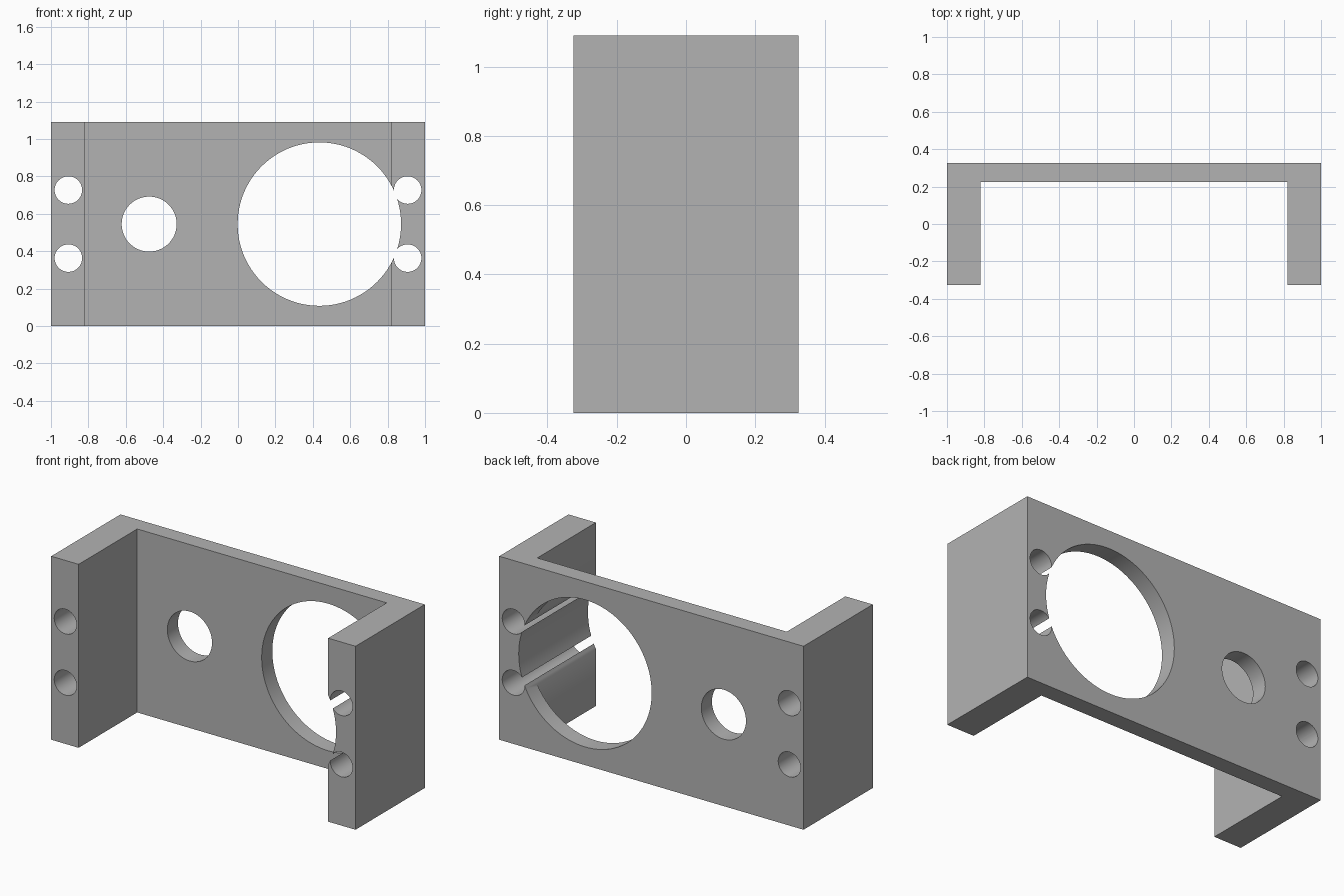
import bpy, bmesh, math
from mathutils import Matrix

cube = bpy.data.objects.get("Cube")
if cube:
    bpy.data.objects.remove(cube, do_unlink=True)

HEIGHT = 1.09
MID = HEIGHT / 2
DEPTH = 0.325     # half depth of the bracket
INNER_Y = 0.225   # front face of the back plate
INNER_X = 0.82    # inner face of the legs

grey = bpy.data.materials.new("plain grey")
colour = (0.45, 0.45, 0.45, 1)
grey.diffuse_color = colour
grey.use_nodes = True
grey.node_tree.nodes["Principled BSDF"].inputs["Base Color"].default_value = colour


def make_object(name, bm):
    bmesh.ops.recalc_face_normals(bm, faces=bm.faces)
    mesh = bpy.data.meshes.new(name)
    bm.to_mesh(mesh)
    bm.free()
    mesh.materials.append(grey)
    obj = bpy.data.objects.new(name, mesh)
    bpy.context.collection.objects.link(obj)
    return obj


# U-shaped bracket: plan outline extruded upward
outline = [(-1, -DEPTH), (-INNER_X, -DEPTH), (-INNER_X, INNER_Y), (INNER_X, INNER_Y),
           (INNER_X, -DEPTH), (1, -DEPTH), (1, DEPTH), (-1, DEPTH)]
bm = bmesh.new()
base = bm.faces.new([bm.verts.new((x, y, 0)) for x, y in outline])
top = bmesh.ops.extrude_face_region(bm, geom=[base])["geom"]
bmesh.ops.translate(bm, vec=(0, 0, HEIGHT),
                    verts=[g for g in top if isinstance(g, bmesh.types.BMVert)])
bracket = make_object("sensor_bracket", bm)

# Holes running front to back: name, x, z, radius, sides
holes = [("large_hole", 0.435, MID, 0.437, 96),
         ("small_hole", -0.475, MID, 0.147, 64)]
for side, x in (("left", 0.907), ("right", -0.907)):
    for level, dz in (("upper", 0.182), ("lower", -0.182)):
        holes.append((f"{side}_{level}_screw_hole", x, MID + dz, 0.0735, 48))

bpy.context.view_layer.objects.active = bracket
bracket.select_set(True)
for name, x, z, radius, sides in holes:
    bm = bmesh.new()
    bmesh.ops.create_cone(bm, cap_ends=True, segments=sides, radius1=radius,
                          radius2=radius, depth=1,
                          matrix=Matrix.Translation((x, 0, z)) @ Matrix.Rotation(math.pi / 2, 4, "X"))
    cutter = make_object(name + "_cutter", bm)
    cutter.hide_render = True
    cut = bracket.modifiers.new(name, "BOOLEAN")
    cut.operation = "DIFFERENCE"
    cut.solver = "EXACT"
    cut.object = cutter
    bpy.ops.object.modifier_apply(modifier=cut.name)
    bpy.data.objects.remove(cutter, do_unlink=True)

# Round hole walls, crisp outer edges
bpy.ops.object.shade_smooth_by_angle(angle=math.radians(30))
